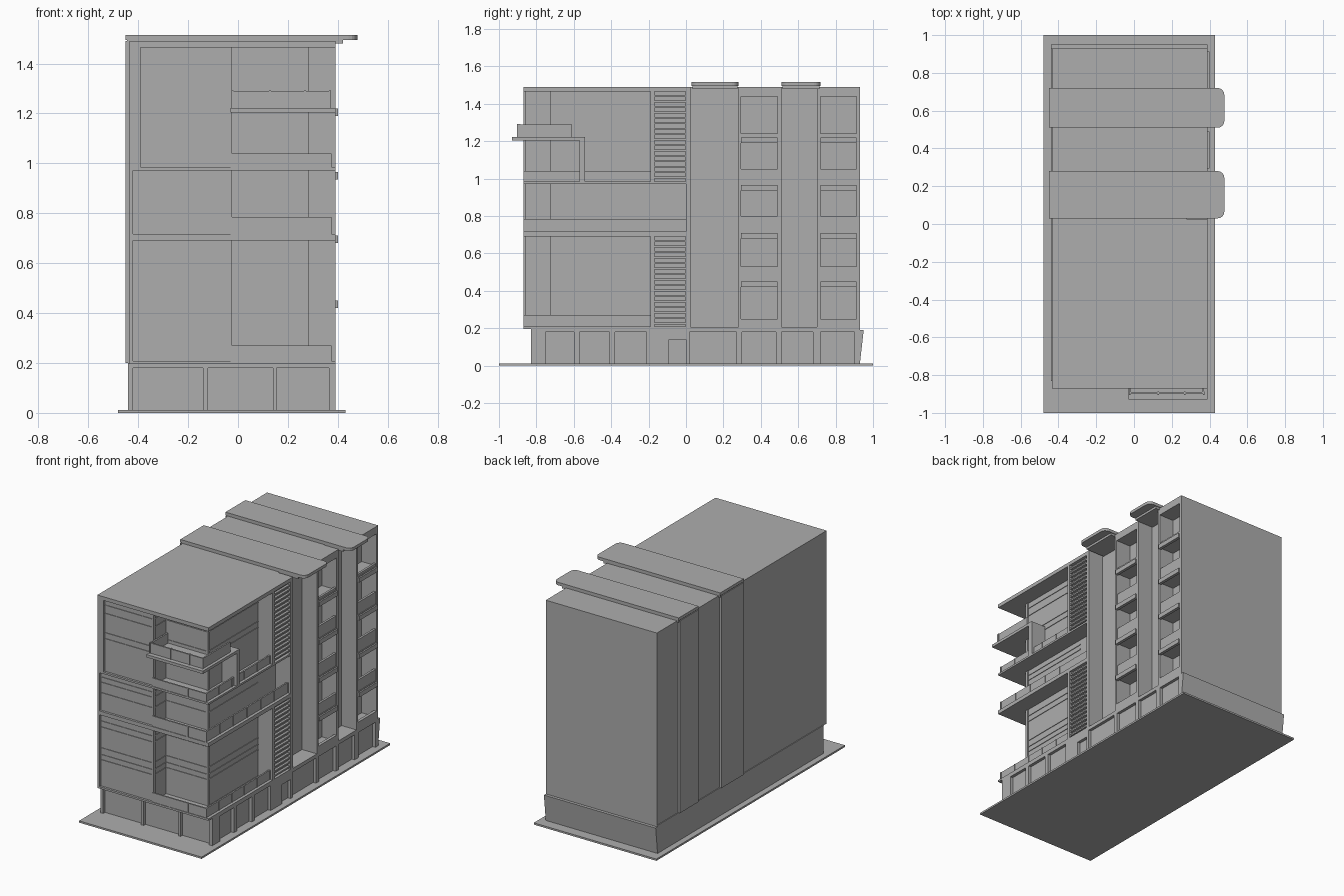
import bpy, bmesh
from mathutils import Matrix, Vector

old = bpy.data.objects.get("Cube")
if old:
    bpy.data.objects.remove(old, do_unlink=True)

GREY = (0.42, 0.42, 0.42, 1)
mat = bpy.data.materials.new("warm_concrete_grey")
mat.use_nodes = True
mat.diffuse_color = GREY
mat.node_tree.nodes["Principled BSDF"].inputs["Base Color"].default_value = GREY


def add_box(bm, x0, x1, y0, y1, z0, z1):
    size = Matrix.Diagonal((x1 - x0, y1 - y0, z1 - z0, 1))
    mid = Matrix.Translation(((x0 + x1) / 2, (y0 + y1) / 2, (z0 + z1) / 2))
    return bmesh.ops.create_cube(bm, size=1, matrix=mid @ size)["verts"]


def finish(name, bm):
    mesh = bpy.data.meshes.new(name)
    bm.to_mesh(mesh)
    bm.free()
    mesh.materials.append(mat)
    obj = bpy.data.objects.new(name, mesh)
    bpy.context.collection.objects.link(obj)
    return obj


def part(name, *boxes):
    bm = bmesh.new()
    for b in boxes:
        add_box(bm, *b)
    return finish(name, bm)


def gaps(openings, start, end):
    """Solid intervals left between openings."""
    edges = [start] + [v for o in openings for v in o] + [end]
    return list(zip(edges[::2], edges[1::2]))


LEFT, GLASS, FACE = -0.435, 0.28, 0.39
FRONT, JOIN, BACK = -0.87, 0.02, 0.93
FLOOR, ROOF, GROUND = 0.2, 1.49, 0.012

# Site plate
part("site_plate", (-0.48, 0.43, -1, 1, 0, GROUND))

# Ground floor with recessed shop windows
part("ground_floor_core", (-0.44, 0.37, -0.81, BACK, GROUND, FLOOR))
side_windows = [(-0.75, -0.6), (-0.57, -0.41), (-0.38, -0.21), (-0.09, 0.0),
                (0.02, 0.27), (0.3, 0.48), (0.51, 0.68), (0.72, 0.9)]
front_windows = [(-0.42, -0.14), (-0.12, 0.14), (0.155, 0.375)]
part("ground_floor_side_posts",
     *[(0.365, FACE, a, b, GROUND, 0.18) for a, b in gaps(side_windows, -0.83, BACK)])
part("ground_floor_front_posts",
     *[(a, b, -0.83, -0.805, GROUND, 0.18) for a, b in gaps(front_windows, -0.44, FACE)])
part("ground_floor_lintels", (0.365, FACE, -0.83, BACK, 0.18, FLOOR),
     (-0.44, FACE, -0.83, -0.805, 0.18, FLOOR),
     (0.365, FACE, -0.09, 0.0, 0.14, 0.18))

# Sloped plinth along the back
bm = bmesh.new()
for v in add_box(bm, -0.44, FACE, 0.92, 0.95, GROUND, FLOOR - 0.01):
    if v.co.y > 0.94 and v.co.z < 0.1:
        v.co.y = BACK
finish("back_plinth", bm)

# Rear tower: core, fins and end wall
part("rear_core", (LEFT, GLASS, JOIN, BACK, FLOOR, ROOF))
part("rear_fins", *[(GLASS, FACE, a, b, FLOOR, ROOF) for a, b in
                    [(0.0, 0.025), (0.28, 0.295), (0.49, 0.51), (0.7, 0.718), (0.912, BACK)]])
part("rear_shaft_floors", (GLASS, FACE, 0.02, 0.28, 0.19, 0.205),
     (GLASS, FACE, 0.51, 0.7, 0.19, 0.205))

# Rear balconies
levels = [(0.43, 0.53), (0.69, 0.8), (0.945, 1.05), (1.2, 1.24)]
for i, (y0, y1) in enumerate([(0.295, 0.49), (0.718, 0.912)], 1):
    boxes = [(GLASS, FACE, y0, y1, 1.44, ROOF),
             (GLASS, FACE, y0, y1, 0.19, 0.21),
             (0.37, FACE, y0, y1, FLOOR, 0.25)]
    for z, top in levels:
        boxes += [(GLASS, FACE, y0, y1, z, z + 0.025),
                  (0.37, 0.385, y0, y1, z + 0.02, top),
                  (FACE - 0.01, 0.4, y0, y1, z - 0.01, z + 0.02)]
    part(f"rear_balconies_{i}", *boxes)

# Roof caps with rounded overhanging ends, and pilasters on the blank side
for i, (y0, y1) in enumerate([(0.03, 0.28), (0.51, 0.72)], 1):
    bm = bmesh.new()
    add_box(bm, -0.45, 0.478, y0, y1, 1.495, 1.515)
    corners = [e for e in bm.edges
               if all(v.co.x > 0.4 for v in e.verts)
               and abs(e.verts[0].co.z - e.verts[1].co.z) > 0.01]
    bmesh.ops.bevel(bm, geom=corners, offset=0.035, segments=4, profile=0.5, affect='EDGES')
    add_box(bm, -0.445, 0.42, y0 + 0.005, y1 - 0.005, 1.48, 1.496)
    finish(f"roof_cap_{i}", bm)
    part(f"blank_side_pilaster_{i}", (-0.45, LEFT + 0.01, y0, y1 - 0.015, FLOOR, ROOF))

# Front block: glazed core and solid left bay
part("front_core", (LEFT, GLASS, -0.72, JOIN, FLOOR, ROOF - 0.01))
part("front_left_bay", (LEFT, -0.03, -0.855, -0.7, FLOOR, ROOF - 0.01))
part("front_left_edge", (LEFT, -0.42, FRONT, -0.84, FLOOR, ROOF),
     (-0.42, -0.39, FRONT, -0.84, 0.98, ROOF))

# Floor slabs and roof of the front block
part("front_slabs", *[(LEFT, FACE, FRONT, JOIN, a, b)
                      for a, b in [(0.195, 0.208), (0.69, 0.716), (0.972, 0.985)]])
part("front_roof", (LEFT, FACE, FRONT, JOIN, 1.465, ROOF))

# Corner balcony parapets with slim posts
for i, (z0, z1, y_end) in enumerate([(0.2, 0.27, -0.19), (0.71, 0.785, 0.0),
                                     (0.98, 1.04, -0.19)], 1):
    boxes = [(-0.03, 0.37, -0.866, -0.856, z0, z1),
             (0.36, 0.37, -0.866, y_end, z0, z1)]
    n = round((y_end + 0.866) / 0.14)
    boxes += [(0.368, 0.374, y - 0.003, y + 0.003, z0, z1)
              for y in [-0.866 + (y_end + 0.866) * k / n for k in range(n + 1)]]
    boxes += [(x - 0.003, x + 0.003, FRONT, -0.864, z0, z1) for x in (0.1, 0.235)]
    part(f"corner_parapet_{i}", *boxes)

# Louvred side bays on the tall storeys
for name, z0, z1 in [("lower", 0.2, 0.7), ("upper", 0.98, 1.475)]:
    part(f"{name}_louvre_bay", (GLASS, 0.37, -0.19, 0.01, z0, z1),
         (0.36, FACE, -0.19, -0.168, z0, z1), (0.36, FACE, -0.002, 0.01, z0, z1))
    count = 16
    step = (z1 - z0 - 0.03) / count
    part(f"{name}_louvre_slats",
         *[(0.365, 0.386, -0.168, -0.002, z0 + 0.02 + k * step, z0 + 0.03 + k * step)
           for k in range(count)])

# Thin horizontal trims on the walls behind the balconies
trims = [0.38, 0.415, 0.46, 0.6, 0.64, 0.83, 0.9, 0.935, 1.2, 1.24, 1.37, 1.425]
part("front_wall_trims", *[(-0.415, -0.026, -0.859, -0.7, z, z + 0.006) for z in trims])
part("side_wall_trims", *[(-0.03, GLASS + 0.004, -0.724, -0.19, z, z + 0.006) for z in trims])
part("window_corner_posts", *[(x - 0.006, x + 0.005, y, y + 0.02, FLOOR, 1.47)
                              for x, y in [(-0.03, -0.86), (GLASS, -0.725)]])

# Projecting upper balcony with its railing and supporting fin
part("upper_balcony_slab", (-0.03, FACE, -0.93, -0.54, 1.203, 1.222))
part("upper_balcony_fin", (GLASS, FACE, -0.57, -0.54, 0.98, 1.21))
part("upper_balcony_railing",
     (-0.025, 0.37, -0.9, -0.89, 1.22, 1.29), (0.36, 0.37, -0.9, -0.61, 1.22, 1.29),
     (-0.025, -0.015, -0.9, -0.72, 1.22, 1.29),
     *[(x, x + 0.008, -0.904, -0.886, 1.22, 1.292) for x in (-0.027, 0.125, 0.265, 0.364)])
